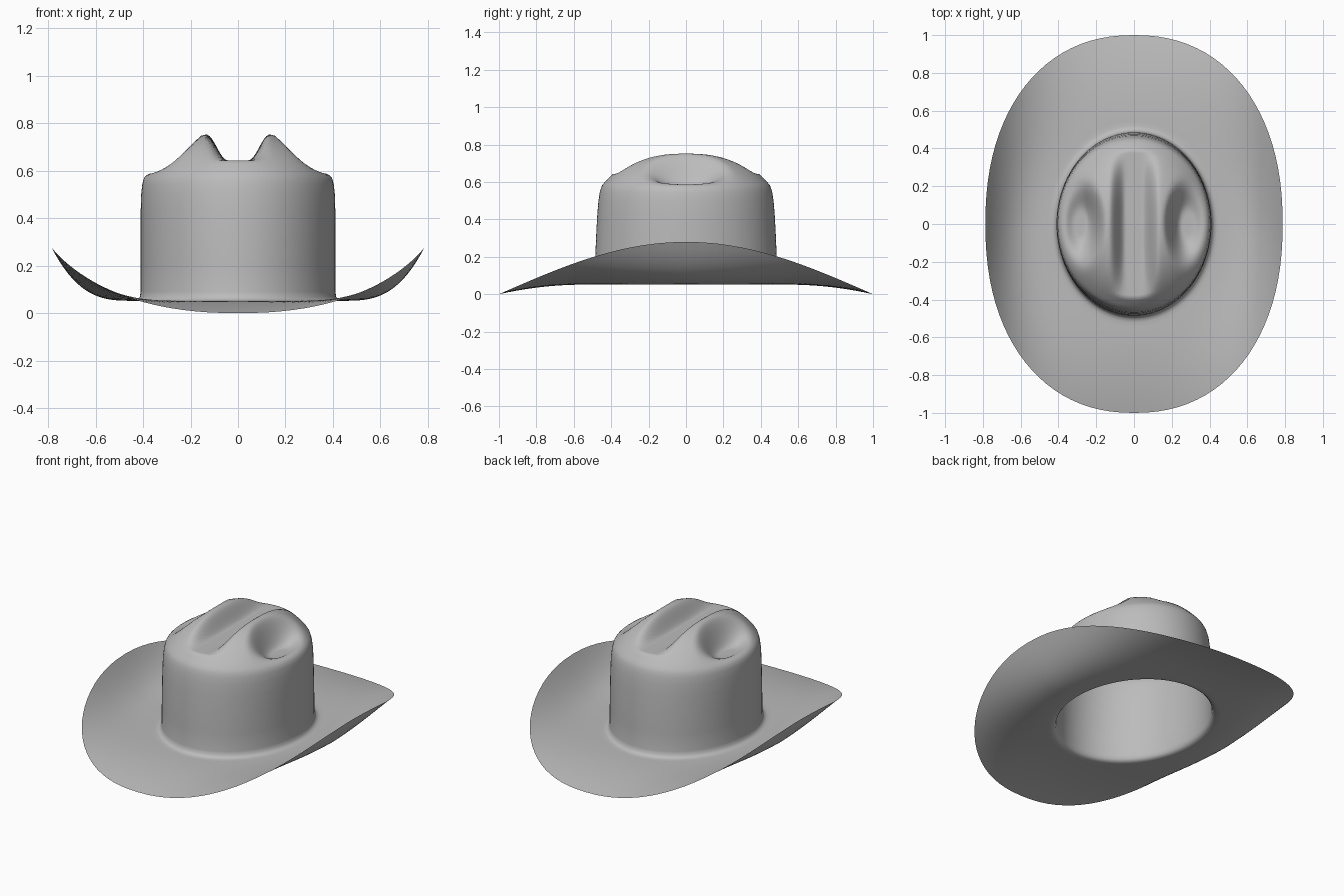
import bpy, bmesh, math

if "Cube" in bpy.data.objects:
    bpy.data.objects.remove(bpy.data.objects["Cube"])

SEGS = 96
TOP_RX, TOP_RY, TOP_Z = 0.385, 0.447, 0.585


def smooth(a, b, v):
    t = min(1, max(0, (v - a) / (b - a)))
    return t * t * (3 - 2 * t)


def ring(rx, ry, z, n=2.0):
    """Superellipse loop of points at one height."""
    pts = []
    for i in range(SEGS):
        a = 2 * math.pi * i / SEGS
        c, s = math.cos(a), math.sin(a)
        pts.append((rx * math.copysign(abs(c) ** (2 / n), c),
                    ry * math.copysign(abs(s) ** (2 / n), s), z))
    return pts


def crown_height(x, y):
    """Dome with a long centre crease and a dent on each side."""
    rho = math.hypot(x / TOP_RX, y / TOP_RY)
    z = TOP_Z + 0.175 * (1 - rho ** 3)
    crease = 1 - smooth(0.045, 0.135, abs(x))
    z -= max(0, z - 0.643) * crease
    d = math.hypot((abs(x) - 0.285) / 0.135, y / 0.27)
    z -= max(0, z - 0.57) * (1 - smooth(0.25, 1.0, d))
    return z


rings = []
# brim, from the curled outer edge to the crown
inner, outer = ring(0.44, 0.52, 0.052), ring(0.787, 1.0, 0, 2.22)
for k in range(20, -1, -1):
    t = k / 20
    loop = []
    for p, q in zip(inner, outer):
        rise = 0.28 * math.cos(math.pi / 2 * q[1]) - 0.052
        side = 1 - abs(q[1])
        loop.append((p[0] + (q[0] - p[0]) * t, p[1] + (q[1] - p[1]) * t,
                     0.052 + rise * t ** (2.1 + 0.9 * side)))
    rings.append(loop)

# crown wall
for rx, ry, z in [(0.425, 0.503, 0.056), (0.414, 0.492, 0.068),
                  (0.41, 0.487, 0.09), (0.41, 0.485, 0.2),
                  (0.41, 0.48, 0.32), (0.41, 0.474, 0.43),
                  (0.408, 0.468, 0.5), (0.403, 0.461, 0.545),
                  (0.396, 0.454, 0.57)]:
    rings.append(ring(rx, ry, z))

# creased crown top
for k in range(32, 0, -1):
    f = k / 32
    rings.append([(x, y, crown_height(x, y))
                  for x, y, _ in ring(TOP_RX * f, TOP_RY * f, 0)])

bm = bmesh.new()
loops = [[bm.verts.new(p) for p in r] for r in rings]
for a, b in zip(loops, loops[1:]):
    for i in range(SEGS):
        j = (i + 1) % SEGS
        bm.faces.new((a[i], a[j], b[j], b[i]))
tip = bm.verts.new((0, 0, crown_height(0, 0)))
for i in range(SEGS):
    bm.faces.new((loops[-1][i], loops[-1][(i + 1) % SEGS], tip))
for f in bm.faces:
    f.smooth = True

mesh = bpy.data.meshes.new("hat")
bm.to_mesh(mesh)
bm.free()
hat = bpy.data.objects.new("hat", mesh)
bpy.context.collection.objects.link(hat)

felt = bpy.data.materials.new("grey felt")
felt.diffuse_color = (0.5, 0.5, 0.5, 1)
felt.use_nodes = True
felt.node_tree.nodes["Principled BSDF"].inputs["Base Color"].default_value = felt.diffuse_color
mesh.materials.append(felt)
